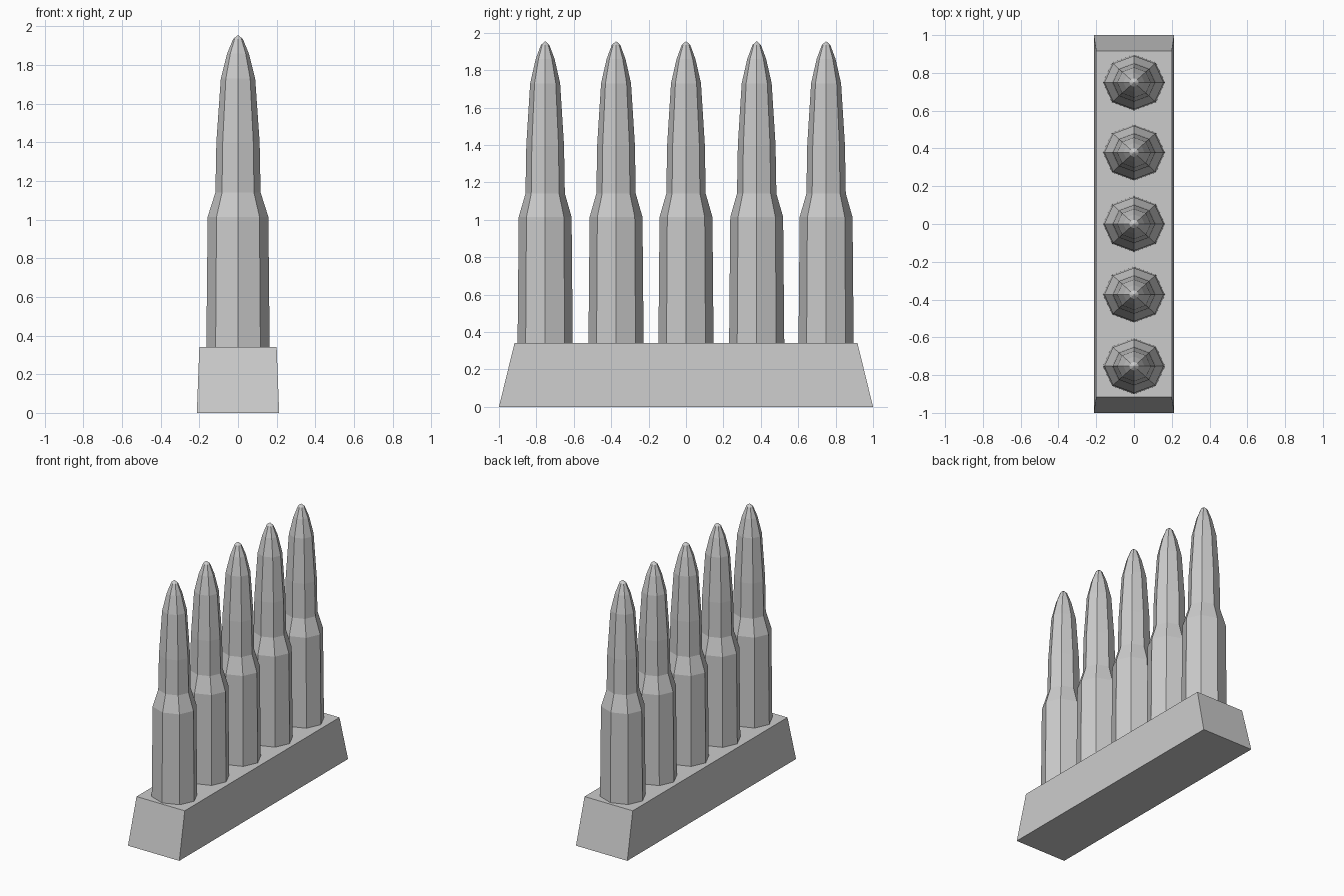
import bpy, bmesh
from math import cos, sin, pi

if "Cube" in bpy.data.objects:
    bpy.data.objects.remove(bpy.data.objects["Cube"])


def finish(bm, name):
    bmesh.ops.recalc_face_normals(bm, faces=bm.faces)
    mesh = bpy.data.meshes.new(name)
    bm.to_mesh(mesh)
    bm.free()
    obj = bpy.data.objects.new(name, mesh)
    bpy.context.collection.objects.link(obj)
    return obj


# Tapered clip base: half width, half length, height
bm = bmesh.new()
rings = []
for hx, hy, z in [(0.213, 1.0, 0.0), (0.2, 0.917, 0.34)]:
    rings.append([bm.verts.new((sx * hx, sy * hy, z))
                  for sx, sy in [(-1, -1), (1, -1), (1, 1), (-1, 1)]])
for i in range(4):
    j = (i + 1) % 4
    bm.faces.new((rings[0][i], rings[0][j], rings[1][j], rings[1][i]))
bm.faces.new(rings[0][::-1])
bm.faces.new(rings[1])
finish(bm, "clip_base")

# Eight-sided cartridges: (radius, height) profile, slightly narrower along y
SIDES, Y_SCALE, TIP = 8, 0.9, 1.955
PROFILE = [(0.164, 0.33), (0.157, 1.015), (0.117, 1.14), (0.112, 1.40),
           (0.089, 1.73), (0.056, 1.86), (0.025, 1.935)]


def cartridge(name, y):
    bm = bmesh.new()
    rings = [[bm.verts.new((r * cos(2 * pi * i / SIDES),
                            r * Y_SCALE * sin(2 * pi * i / SIDES), z))
              for i in range(SIDES)] for r, z in PROFILE]
    tip = bm.verts.new((0, 0, TIP))
    for i in range(SIDES):
        j = (i + 1) % SIDES
        for a, b in zip(rings, rings[1:]):
            bm.faces.new((a[i], a[j], b[j], b[i]))
        bm.faces.new((rings[-1][i], rings[-1][j], tip))
    bm.faces.new(rings[0][::-1])
    finish(bm, name).location.y = y


for n, y in enumerate([-0.753, -0.374, 0.0, 0.378, 0.749]):
    cartridge(f"cartridge_{n + 1}", y)
